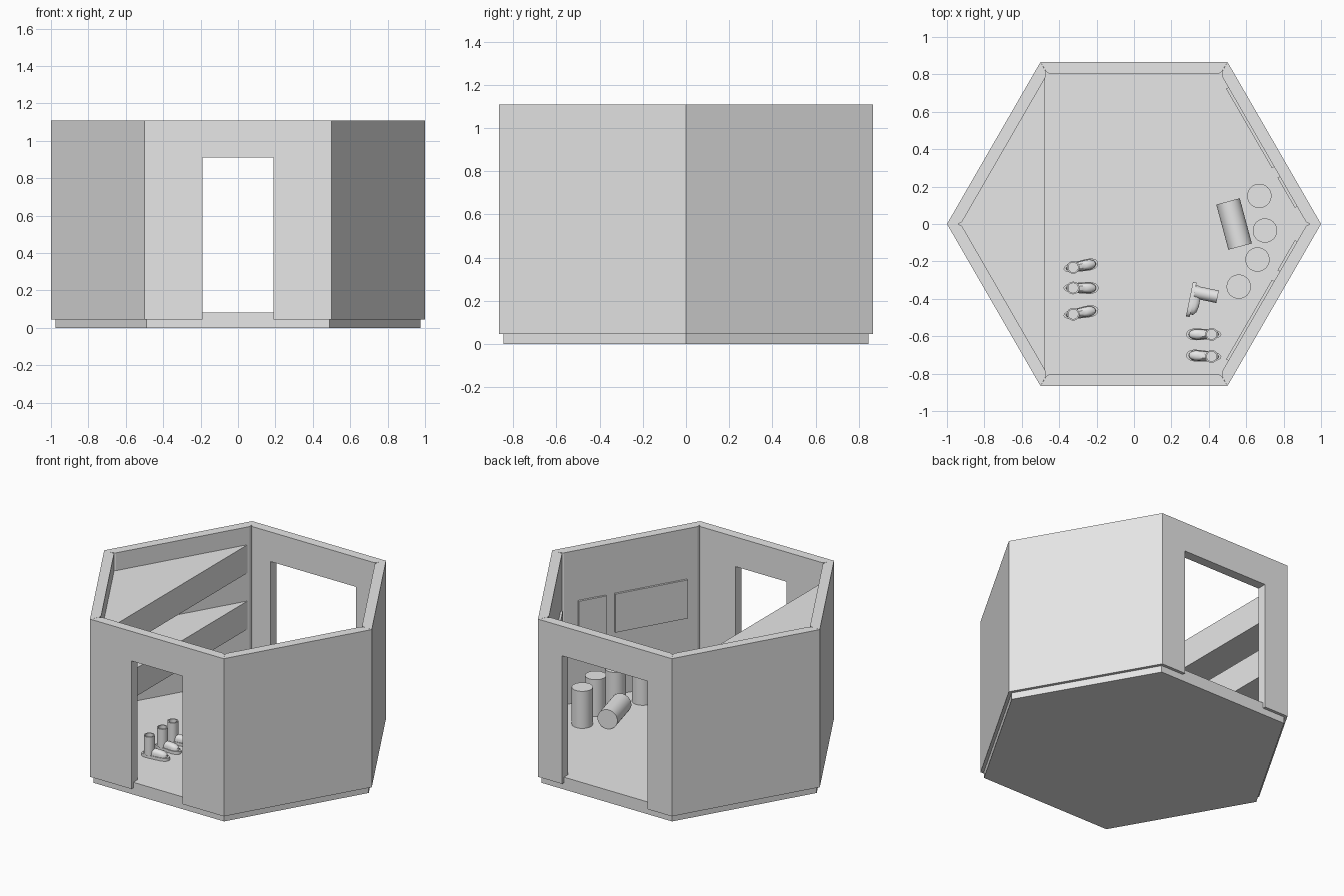
import bpy, bmesh
from math import pi, cos, sin, radians
from mathutils import Matrix, Vector

old = bpy.data.objects.get("Cube")
if old:
    bpy.data.objects.remove(old, do_unlink=True)

GREY = (0.8, 0.8, 0.8, 1)
mat = bpy.data.materials.new("plain grey")
mat.use_nodes = True
mat.diffuse_color = GREY
mat.node_tree.nodes["Principled BSDF"].inputs["Base Color"].default_value = GREY

FLOOR = 0.083
WALL_BOTTOM, WALL_TOP = 0.045, 1.11
INNER = 0.802          # distance from the centre to a wall's inner face


def loft(name, rings, matrix=None, smooth=False):
    """Skin each stack of rings, cap its ends, and make one object."""
    bm = bmesh.new()
    for stack in rings:
        loops = [[bm.verts.new(p) for p in ring] for ring in stack]
        for a, b in zip(loops, loops[1:]):
            for i in range(len(a)):
                j = (i + 1) % len(a)
                bm.faces.new((a[i], a[j], b[j], b[i]))
        bm.faces.new(loops[0][::-1])
        bm.faces.new(loops[-1])
    bmesh.ops.recalc_face_normals(bm, faces=bm.faces)
    mesh = bpy.data.meshes.new(name)
    bm.to_mesh(mesh)
    bm.free()
    mesh.materials.append(mat)
    ob = bpy.data.objects.new(name, mesh)
    bpy.context.collection.objects.link(ob)
    if matrix:
        ob.matrix_world = matrix
    if smooth:
        bpy.ops.object.select_all(action='DESELECT')
        ob.select_set(True)
        bpy.context.view_layer.objects.active = ob
        bpy.ops.object.shade_smooth_by_angle(angle=radians(35))
    return ob


def prism(name, outline, z0, z1, matrix=None, smooth=False):
    return loft(name, [[[(x, y, z) for x, y in outline] for z in (z0, z1)]], matrix, smooth)


def circle(r, n, cx=0):
    return [(cx + r * cos(2 * pi * i / n), r * sin(2 * pi * i / n)) for i in range(n)]


def box(x0, x1, y0, y1):
    return [(x0, y0), (x1, y0), (x1, y1), (x0, y1)]


def turn(degrees):
    return Matrix.Rotation(radians(degrees), 4, 'Z')


# Floor slab
prism("floor", circle(0.977, 6), 0, FLOOR)

# Six walls with mitred ends and a small notch in each inner corner
half = [(0.5, -0.866), (0.47, -0.815), (0.45, -INNER)]
wall_outline = half + [(-x, y) for x, y in reversed(half)]
names = ("front", "front_left", "back_left", "back", "back_right", "front_right")
walls = {n: prism(n + "_wall", wall_outline, WALL_BOTTOM, WALL_TOP, turn(60 * i))
         for i, n in enumerate(names)}

# Doorways, narrow in the front and wide in the back
for side, w in (("front", 0.19), ("back", 0.32)):
    wall = walls[side]
    cutter = prism("door_cutter", box(-w, w, -1, -0.7), -0.1, 0.91, wall.matrix_world.copy())
    cutter.hide_render = True
    mod = wall.modifiers.new("doorway", 'BOOLEAN')
    mod.operation = 'DIFFERENCE'
    mod.solver = 'EXACT'
    mod.object = cutter
    bpy.ops.object.select_all(action='DESELECT')
    wall.select_set(True)
    bpy.context.view_layer.objects.active = wall
    bpy.ops.object.modifier_apply(modifier=mod.name)
    bpy.data.objects.remove(cutter, do_unlink=True)

# Two thick triangular corner shelves
shelf = [(-0.475, -0.81), (-0.475, 0.81), (-0.94, 0)]
for name, z in (("lower_shelf", 0.42), ("upper_shelf", 0.80)):
    prism(name, shelf, z, z + 0.19)

# Boards on the two left-hand walls, mirrored front to back
for side, angle, s in (("front", 60, 1), ("back", 120, -1)):
    for name, u0, u1 in (("large_board", -0.38, 0.11), ("small_board", 0.17, 0.355)):
        prism(f"{side}_{name}", box(*sorted((s * u0, s * u1)), -INNER - 0.005, -INNER + 0.014),
              0.51, 0.77, turn(angle))

# Canisters: four standing, one lying down
R, H = 0.065, 0.25
for i, (x, y) in enumerate([(0.67, 0.15), (0.70, -0.035), (0.66, -0.19), (0.56, -0.335)]):
    prism(f"standing_canister_{i + 1}", circle(R, 32), 0, H,
          Matrix.Translation((x, y, FLOOR)), True)
prism("lying_canister", circle(R, 32), -H / 2, H / 2,
      Matrix.Translation((0.535, 0, FLOOR + R)) @ turn(15) @ Matrix.Rotation(pi / 2, 4, 'X'), True)


# Boots: flanged sole, domed foot and hollow shaft, toe along local +x
def foot_ring(scale, z, n=28):
    ring = []
    for i in range(n):
        a = 2 * pi * i / n
        c, s = cos(a), sin(a)
        width = 0.038 + 0.007 * c - 0.009 * s ** 4
        ring.append((0.042 + 0.094 * c * scale, width * s * scale, z))
    return ring


def shaft_ring(r, z):
    return [(x, y, z) for x, y in circle(r, 20)]


def boot(name, matrix):
    foot = [foot_ring(*p) for p in
            ((1, 0), (1, 0.02), (0.86, 0.02), (0.84, 0.036), (0.66, 0.05), (0.35, 0.057))]
    shaft = [shaft_ring(*p) for p in
             ((0.034, 0.02), (0.034, 0.145), (0.026, 0.145), (0.026, 0.065))]
    loft(name, [foot, shaft], matrix, True)


standing = [(-0.325, -0.232, 10), (-0.325, -0.342, 0), (-0.325, -0.482, 10),
            (0.415, -0.59, 180), (0.415, -0.708, 177)]
for i, (x, y, a) in enumerate(standing):
    boot(f"standing_boot_{i + 1}", Matrix.Translation((x, y, FLOOR)) @ turn(a))

# Tipped boot, lying on its side
toe = Vector((-0.2, -0.98, 0)).normalized()
up = Vector((0.98, -0.2, 0)).normalized()
lying = Matrix((toe, up.cross(toe), up)).transposed().to_4x4()
boot("lying_boot", Matrix.Translation((0.305, -0.36, FLOOR + 0.042)) @ lying)
